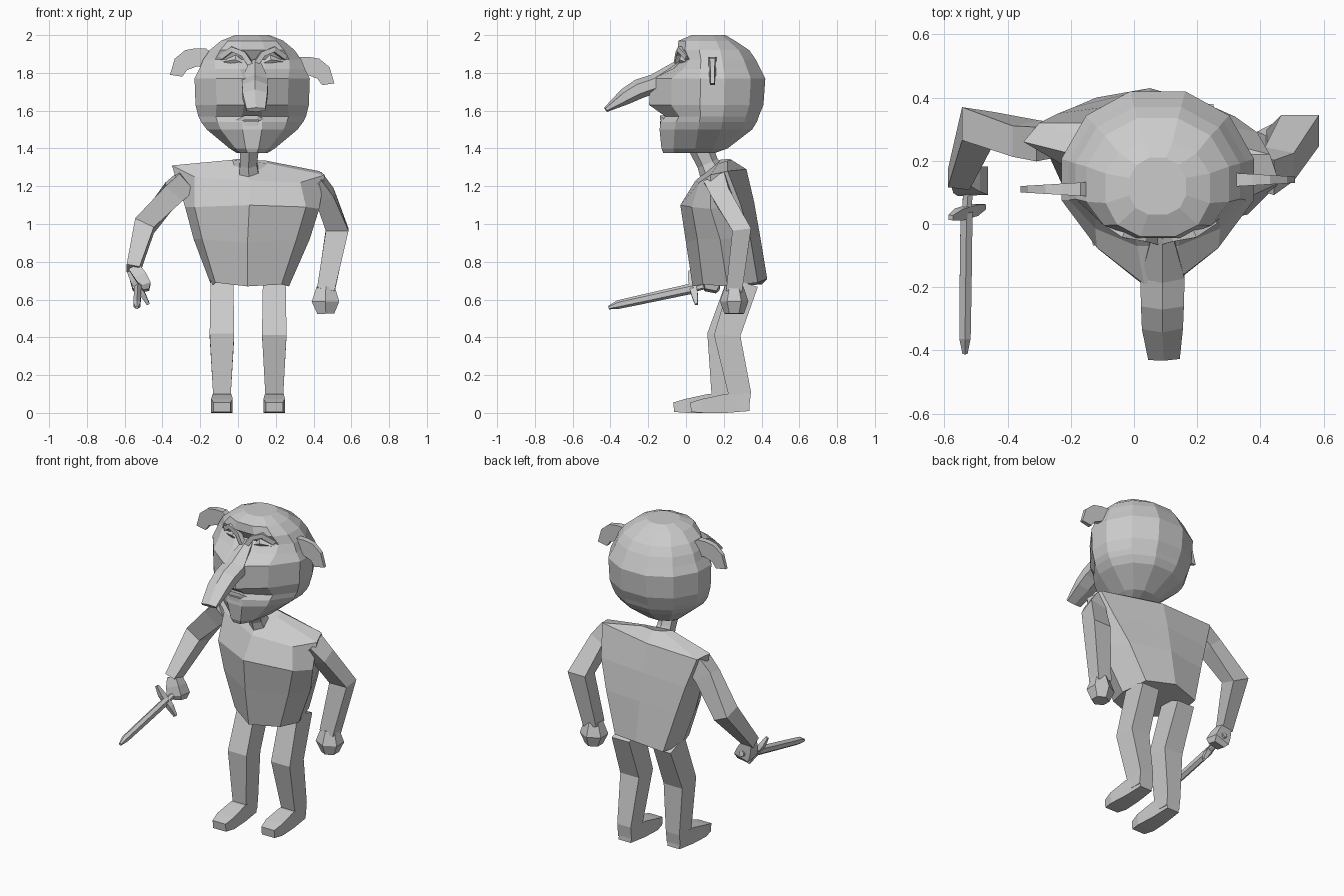
import bpy, bmesh, math
from mathutils import Vector

CX = 0.075  # head centre line


def loft(name, rings):
    """Skin a list of equal-length point rings and cap both ends."""
    bm = bmesh.new()
    vs = [[bm.verts.new(p) for p in r] for r in rings]
    n = len(vs[0])
    for a, b in zip(vs, vs[1:]):
        for i in range(n):
            j = (i + 1) % n
            bm.faces.new((a[i], a[j], b[j], b[i]))
    bm.faces.new(vs[0][::-1])
    bm.faces.new(vs[-1])
    bmesh.ops.recalc_face_normals(bm, faces=bm.faces)
    me = bpy.data.meshes.new(name)
    bm.to_mesh(me)
    bm.free()
    ob = bpy.data.objects.new(name, me)
    bpy.context.collection.objects.link(ob)
    return ob


def limb(name, stations, n=4):
    """Sweep an n-gon along (x, y, z, half width, half depth) stations."""
    pts = [Vector(s[:3]) for s in stations]
    overall = (pts[-1] - pts[0]).normalized()
    ref = Vector((0, 0, 1)) if abs(overall.x) > 0.75 else Vector((1, 0, 0))
    rings = []
    for i, s in enumerate(stations):
        t = (pts[min(i + 1, len(pts) - 1)] - pts[max(i - 1, 0)]).normalized()
        u = (ref - t * ref.dot(t)).normalized()
        v = t.cross(u)
        k = 1 / math.cos(math.pi / n)
        rings.append([pts[i] + u * s[3] * k * math.cos(a) + v * s[4] * k * math.sin(a)
                      for a in [(j + 0.5) * 2 * math.pi / n for j in range(n)]])
    return loft(name, rings)


# Head: rings of z, half width, front y, back y, front squareness
def head_ring(z, rx, yf, yb, p, n=12, cy=0.12):
    ring, k = [], 1 / math.cos(math.pi / n)
    for i in range(n):
        a = 2 * math.pi * (i + 0.5) / n
        s, c = math.sin(a), math.cos(a)
        e = 2 / p if c > 0 else 0.95
        x = CX + rx * math.copysign(abs(s * k) ** e, s)
        y = cy - (cy - yf if c > 0 else yb - cy) * math.copysign(abs(c * k) ** e, c)
        ring.append((x, y, z))
    return ring


loft("head", [head_ring(*r) for r in [
    (1.375, 0.08, -0.12, 0.15, 2.2), (1.40, 0.12, -0.13, 0.22, 2.1),
    (1.50, 0.24, -0.14, 0.35, 1.7), (1.54, 0.27, -0.135, 0.375, 1.6),
    (1.57, 0.285, -0.11, 0.385, 1.6),
    (1.63, 0.30, -0.195, 0.41, 1.35), (1.77, 0.305, -0.19, 0.42, 1.35),
    (1.82, 0.28, -0.07, 0.395, 1.8), (1.87, 0.26, -0.015, 0.37, 2.2),
    (1.92, 0.225, -0.045, 0.335, 2.2), (1.97, 0.165, -0.04, 0.26, 2.4),
    (2.0, 0.09, 0.03, 0.21, 2.4)]])

# Long drooping nose with a humped bridge
limb("nose", [(0.09, -0.02, 1.85, 0.03, 0.025), (0.09, -0.16, 1.745, 0.07, 0.045),
              (0.09, -0.25, 1.715, 0.068, 0.045), (0.09, -0.32, 1.675, 0.065, 0.038),
              (0.095, -0.425, 1.605, 0.05, 0.012)], 6)

# Ears, brows and eyes on both sides
EAR = [(0.20, 1.875), (0.245, 1.91), (0.30, 1.91), (0.355, 1.90), (0.41, 1.855),
       (0.435, 1.77), (0.37, 1.76), (0.345, 1.795), (0.29, 1.815), (0.20, 1.79)]
for side, s, dz, y in (("left", -1, 0.02, 0.11), ("right", 1, -0.025, 0.14)):
    loft(side + "_ear", [[(CX + s * u, y + f * (0.024 - 0.06 * max(0, u - 0.2)), z + dz)
                          for u, z in EAR] for f in (-1, 1)])
    limb(side + "_brow", [(0.08 + s * u, yy, z, 0.014, 0.014) for u, yy, z in
                          [(0.01, -0.05, 1.84), (0.05, -0.04, 1.90),
                           (0.11, -0.03, 1.925), (0.17, 0.01, 1.88)]])
    limb(side + "_eye", [(0.08 + s * u, yy, z, h, 0.018) for u, yy, z, h in
                         [(0.05, -0.015, 1.85, 0.006), (0.09, -0.015, 1.87, 0.026),
                          (0.15, 0.01, 1.86, 0.006)]], 6)

# Lips around the open mouth
for lip, z, bend in (("upper_lip", 1.575, -0.03), ("lower_lip", 1.53, 0.005)):
    limb(lip, [(0.07 + u, -0.135 + abs(u) * 0.4, z + bend * abs(u) / 0.075, r, r * 1.3)
               for u, r in [(-0.075, 0.006), (-0.03, 0.012), (0.03, 0.012), (0.075, 0.006)]])

# Neck
limb("neck", [(0.06, 0.15, 1.25, 0.055, 0.065), (0.055, 0.115, 1.32, 0.045, 0.05),
              (0.06, 0.075, 1.41, 0.05, 0.055)], 6)

# Torso: eight points per ring, clockwise from the front left
loft("torso", [
    [(-0.12, 0.14, 0.69), (0.05, 0.035, 0.67), (0.23, 0.09, 0.68), (0.27, 0.22, 0.67),
     (0.23, 0.38, 0.69), (0.05, 0.43, 0.71), (-0.12, 0.40, 0.68), (-0.14, 0.24, 0.67)],
    [(-0.19, 0.13, 0.92), (0.05, 0.0, 0.90), (0.31, 0.06, 0.92), (0.38, 0.18, 0.92),
     (0.32, 0.34, 0.93), (0.05, 0.39, 0.95), (-0.19, 0.37, 0.93), (-0.235, 0.24, 0.92)],
    [(-0.23, 0.13, 1.09), (0.06, -0.03, 1.10), (0.36, 0.03, 1.09), (0.43, 0.13, 1.08),
     (0.39, 0.29, 1.1), (0.05, 0.36, 1.12), (-0.24, 0.35, 1.1), (-0.28, 0.24, 1.09)],
    [(-0.23, 0.19, 1.25), (0.06, 0.05, 1.23), (0.33, 0.07, 1.22), (0.46, 0.13, 1.26),
     (0.43, 0.22, 1.28), (0.05, 0.32, 1.29), (-0.30, 0.32, 1.28), (-0.35, 0.26, 1.31)],
    [(-0.02, 0.14, 1.31), (0.06, 0.11, 1.28), (0.12, 0.13, 1.29), (0.16, 0.17, 1.32),
     (0.15, 0.22, 1.335), (0.06, 0.24, 1.34), (0.0, 0.23, 1.345), (-0.03, 0.18, 1.34)]])

# Arms and hands
limb("left_arm", [(-0.27, 0.26, 1.23, 0.06, 0.055), (-0.34, 0.27, 1.17, 0.06, 0.05),
                  (-0.495, 0.31, 0.99, 0.055, 0.055), (-0.555, 0.14, 0.76, 0.035, 0.035)])
limb("left_hand", [(-0.55, 0.15, 0.77, 0.03, 0.03), (-0.53, 0.14, 0.72, 0.045, 0.04),
                   (-0.51, 0.135, 0.67, 0.05, 0.045), (-0.505, 0.13, 0.645, 0.035, 0.03)])
limb("right_arm", [(0.40, 0.16, 1.22, 0.055, 0.06), (0.46, 0.19, 1.15, 0.05, 0.05),
                   (0.525, 0.295, 0.97, 0.06, 0.05), (0.465, 0.255, 0.65, 0.047, 0.042)])
limb("right_hand", [(0.465, 0.255, 0.67, 0.047, 0.042), (0.463, 0.255, 0.59, 0.073, 0.065),
                    (0.465, 0.255, 0.525, 0.045, 0.045)], 6)

# Short sword: blade with pointed tip, grip, slanted guard
limb("blade", [(-0.53, 0.04, 0.66, 0.019, 0.024), (-0.533, -0.2, 0.608, 0.019, 0.022),
               (-0.535, -0.36, 0.573, 0.018, 0.02), (-0.535, -0.41, 0.557, 0.008, 0.008)], 6)
limb("grip", [(-0.53, 0.03, 0.655, 0.015, 0.015), (-0.52, 0.19, 0.695, 0.015, 0.015)], 6)
limb("guard", [(-0.58, 0.02, 0.75, 0.008, 0.008), (-0.555, 0.03, 0.70, 0.014, 0.018),
               (-0.505, 0.045, 0.63, 0.014, 0.018), (-0.475, 0.055, 0.575, 0.008, 0.008)])

# Legs and feet (left one steps forward)
for side, x, dy in (("left", -0.085, -0.07), ("right", 0.192, 0.02)):
    limb(side + "_leg", [(x, 0.305 + dy * 0.2, 0.69, 0.06, 0.075),
                         (x, 0.21 + dy * 0.4, 0.41, 0.065, 0.07),
                         (x, 0.265 + dy, 0.10, 0.047, 0.06),
                         (x, 0.265 + dy, 0.03, 0.047, 0.05)])
    limb(side + "_foot", [(x, 0.315 + dy, 0.055, 0.042, 0.045),
                          (x, 0.19 + dy, 0.05, 0.05, 0.05),
                          (x, 0.07 + dy, 0.037, 0.057, 0.037),
                          (x, 0.005 + dy, 0.03, 0.045, 0.025)])
